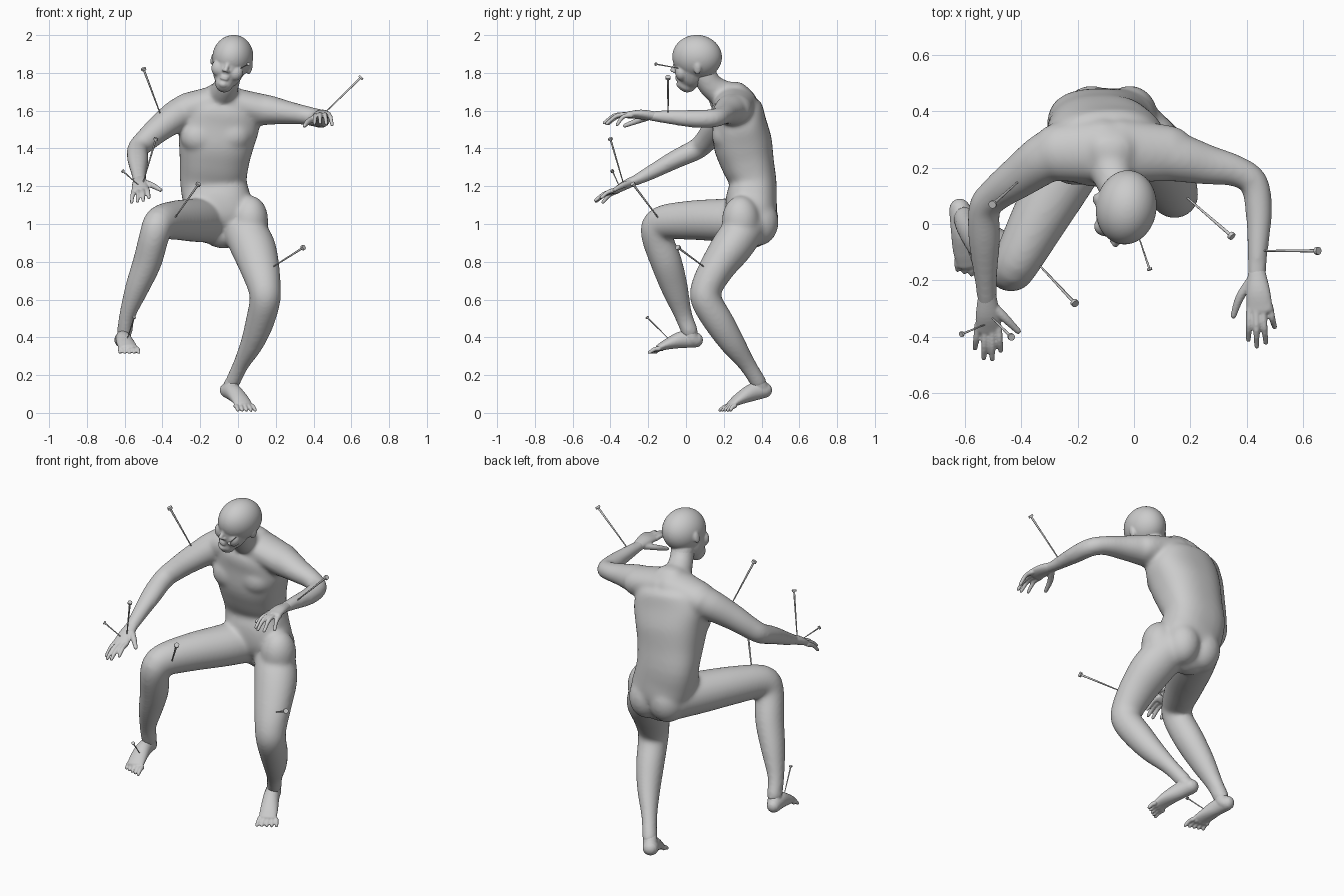
import bpy, bmesh, math
from mathutils import Vector, Matrix

X, Y, Z = Vector((1, 0, 0)), Vector((0, 1, 0)), Vector((0, 0, 1))
bm = bmesh.new()


def loft(stations, side=X, mat=None, seg=20, sub=4, sq=1.0):
    """Round-ended tube through stations (x, y, z, half width along side, half depth)."""
    S = [Vector(s if len(s) == 5 else (*s, s[3])) for s in stations]
    P = [2 * S[0] - S[1]] + S + [2 * S[-1] - S[-2]]
    pts = []
    for i in range(1, len(P) - 2):
        a, b, c, d = P[i - 1:i + 3]
        for k in range(sub):
            t = k / sub
            pts.append(0.5 * (2 * b + (c - a) * t + (2 * a - 5 * b + 4 * c - d) * t * t
                              + (3 * b - a - 3 * c + d) * t ** 3))
    pts.append(S[-1])
    cen = [Vector(p[:3]) for p in pts]
    n = len(pts)
    sup = lambda w: math.copysign(abs(w) ** sq, w)  # squarer section for sq < 1
    circ = [(sup(math.cos(2 * math.pi * k / seg)), sup(math.sin(2 * math.pi * k / seg))) for k in range(seg)]
    rows = []
    for i, p in enumerate(pts):
        t = (cen[min(i + 1, n - 1)] - cen[max(i - 1, 0)]).normalized()
        u = (side - t * side.dot(t)).normalized()
        v = t.cross(u)
        ring = [(cen[i], 1.0)]
        if i in (0, n - 1):
            cap = min(p[3], p[4]) * (-1 if i == 0 else 1)
            ring += [(cen[i] + t * cap * math.sin(q), math.cos(q)) for q in (0.5, 1.0, 1.4)]
            if i == 0:
                ring.reverse()
        for c, f in ring:
            rows.append([c + u * p[3] * f * cx + v * p[4] * f * sy for cx, sy in circ])
    vs = [[bm.verts.new(mat @ q if mat else q) for q in r] for r in rows]
    for r0, r1 in zip(vs, vs[1:]):
        for k in range(seg):
            j = (k + 1) % seg
            bm.faces.new((r0[k], r0[j], r1[j], r1[k]))
    bm.faces.new(vs[0][::-1])
    bm.faces.new(vs[-1])


def ball(c, r, mat=Matrix()):
    m = mat @ Matrix.Translation(c) @ Matrix.Diagonal((*r, 1))
    bmesh.ops.create_uvsphere(bm, u_segments=56, v_segments=36, radius=1, matrix=m)


def digits(roots, tips, bend, r):
    """Fingers or toes, arched by bend at the middle."""
    for a, b in zip(roots, tips):
        a, b = Vector(a), Vector(b)
        m = a.lerp(b, 0.5) + Vector(bend)
        loft([(*a, r * 1.15), (*m, r), (*b, r * 0.8)], Vector((1, 0.1, 0.2)), seg=10, sub=3)


def fuse(name, voxel, soften):
    """Turn the lofts collected so far into one smooth skin."""
    global bm
    bmesh.ops.recalc_face_normals(bm, faces=bm.faces)
    me = bpy.data.meshes.new(name)
    bm.to_mesh(me)
    bm.free()
    bm = bmesh.new()
    ob = bpy.data.objects.new(name, me)
    bpy.context.collection.objects.link(ob)
    rm = ob.modifiers.new("fuse", 'REMESH')
    rm.mode = 'VOXEL'
    rm.voxel_size = voxel
    rm.use_smooth_shade = True
    sm = ob.modifiers.new("soften", 'SMOOTH')
    sm.factor = .5
    sm.iterations = soften


# torso, with chest, buttocks, hip, shoulder slope and neck
loft([(-.075, .35, .96, .12, .09), (-.08, .348, 1.03, .17, .13), (-.11, .345, 1.12, .178, .136),
      (-.13, .355, 1.22, .176, .124), (-.125, .325, 1.33, .184, .142), (-.115, .3, 1.43, .2, .155),
      (-.1, .28, 1.54, .215, .143), (-.085, .265, 1.62, .18, .135), (-.08, .26, 1.665, .11, .09)],
     seg=40, sq=.82)
for x, z in ((-.205, 1.46), (-.03, 1.47)):
    ball((x, .215, z), (.1, .078, .09))
ball((-.15, .385, 1.02), (.105, .105, .125))
ball((-.015, .385, 1.01), (.098, .105, .125))
ball((.065, .29, 1.02), (.095, .1, .13))
loft([(-.1, .26, 1.655, .083, .115), (-.27, .255, 1.605, .09, .105)], Z)
loft([(-.06, .26, 1.65, .08, .115), (.13, .25, 1.605, .083, .1)], Z)
loft([(-.08, .25, 1.66, .085), (-.08, .19, 1.69, .075), (-.06, .13, 1.735, .066), (-.045, .09, 1.8, .065)])

# arms
loft([(-.2, .275, 1.60, .085), (-.295, .245, 1.59, .088, .092), (-.41, .165, 1.51, .073, .076), (-.49, .105, 1.44, .062),
      (-.53, .055, 1.395, .057), (-.53, -.06, 1.34, .05, .057), (-.525, -.2, 1.265, .038, .041),
      (-.52, -.28, 1.225, .028, .035)], Z)
loft([(.04, .265, 1.60, .09), (.14, .24, 1.605, .083, .09), (.26, .21, 1.59, .063, .072), (.36, .188, 1.575, .051, .057),
      (.425, .145, 1.56, .05, .052), (.442, .04, 1.557, .048, .048), (.438, -.1, 1.567, .037, .037),
      (.435, -.19, 1.572, .027, .033)], Z)

# legs
loft([(-.16, .34, 1.02, .12), (-.235, .2, 1.02, .118, .115), (-.335, .02, 1.02, .102, .104),
      (-.415, -.13, 1.005, .085, .09), (-.442, -.155, .94, .08, .083), (-.48, -.105, .8, .077, .084),
      (-.535, -.06, .66, .064, .072), (-.585, -.015, .52, .044, .049), (-.6, .02, .43, .042, .046)])
loft([(.01, .33, 1.0, .108, .105), (.075, .25, .89, .12, .11), (.115, .165, .77, .106, .094),
      (.14, .108, .66, .088, .084), (.142, .11, .59, .082, .082), (.115, .175, .48, .076, .08),
      (.075, .245, .37, .062, .068), (.015, .325, .255, .043, .047), (-.03, .385, .16, .041, .044)])
fuse("body", .009, 26)

# hands
loft([(-.52, -.25, 1.24, .032, .026), (-.518, -.32, 1.207, .043, .025), (-.515, -.375, 1.175, .046, .017)])
loft([(-.50, -.29, 1.22, .018), (-.455, -.335, 1.205, .016), (-.41, -.38, 1.18, .011)], Y, seg=10)
digits([(-.553, -.36, 1.175), (-.528, -.375, 1.175), (-.503, -.375, 1.178), (-.48, -.365, 1.182)],
       [(-.563, -.44, 1.115), (-.532, -.475, 1.12), (-.502, -.479, 1.125), (-.472, -.448, 1.14)],
       (0, -.006, .008), .0118)
loft([(.435, -.17, 1.572, .031, .025), (.44, -.24, 1.58, .043, .025), (.445, -.305, 1.578, .048, .017)],
     Vector((1, 0, .15)))
loft([(.415, -.2, 1.565, .018), (.375, -.26, 1.545, .016), (.352, -.325, 1.52, .011)], Z, seg=10)
digits([(.41, -.3, 1.572), (.433, -.31, 1.58), (.457, -.305, 1.58), (.48, -.29, 1.575)],
       [(.405, -.41, 1.532), (.435, -.433, 1.535), (.467, -.42, 1.53), (.498, -.365, 1.525)],
       (0, -.005, .018), .0118)
fuse("hands", .005, 4)

# feet
loft([(-.598, .01, .46, .034), (-.605, .028, .4, .038), (-.61, .045, .385, .036)])
loft([(-.617, .052, .386, .038, .04), (-.607, -.02, .388, .042, .045), (-.594, -.09, .367, .048, .031),
      (-.58, -.14, .347, .048, .019)])
digits([(-.58 + .022 * k, -.135 - .004 * k, .34) for k in range(-2, 3)],
       [(-.575 + .025 * k, -.178 - .008 * k, .32) for k in range(-2, 3)], (0, 0, .006), .0118)
loft([(-.012, .36, .2, .034), (-.035, .388, .15, .039), (-.045, .405, .125, .038)])
loft([(-.055, .415, .12, .043, .041), (-.025, .35, .108, .044, .046), (.01, .28, .073, .049, .031),
      (.028, .24, .046, .049, .019)], Vector((1, .35, 0)))
digits([(.03 + .021 * k, .243 + .008 * k, .037) for k in range(-2, 3)],
       [(.045 + .023 * k, .207 + .014 * k, .014) for k in range(-2, 3)], (0, 0, .006), .0118)
fuse("feet", .005, 4)

# head: skull, jaw, face details and ears, tilted sideways
H = Matrix.Translation((-.032, .055, 1.87)) @ Matrix.Rotation(math.radians(15), 4, 'Y') \
    @ Matrix.Rotation(math.radians(-8), 4, 'Z')
ball((0, .004, .015), (.107, .132, .117), H)
loft([(0, -.02, .02, .095, .1), (0, -.028, -.05, .086, .09), (0, -.038, -.1, .072, .076),
      (0, -.05, -.13, .05, .054)], mat=H)
loft([(0, -.108, -.005, .012), (0, -.115, -.04, .012), (0, -.13, -.062, .012, .011)], mat=H, seg=10)
for z in (-.097, -.109):
    ball((0, -.1, z), (.024, .013, .008), H)
ball((0, -.085, -.138), (.026, .022, .02), H)
for s in (-1, 1):
    loft([(s * .018, -.114, .004, .009), (s * .045, -.104, .01, .008), (s * .07, -.086, .004, .007)],
         Z, H, 10)
    ball((s * .038, -.101, -.016), (.018, .01, .009), H)
    ball((s * .046, -.072, -.06), (.04, .034, .045), H)
    ball((s * .013, -.117, -.066), (.009, .011, .008), H)
    ball((s * .102, .02, -.02), (.012, .02, .034), H)
loft([(-.05, .1, 1.79, .062), (-.058, .125, 1.74, .06)])
fuse("head", .005, 8)

# pins: tapered shaft with a disc head, from body point to head point
PINS = [("upper_arm", (-.41, .15, 1.58), (-.50, .07, 1.82), 1), ("forearm", (.45, -.095, 1.58), (.65, -.095, 1.775), 1),
        ("hand_outer", (-.525, -.355, 1.205), (-.61, -.39, 1.28), .7), ("hand_inner", (-.505, -.33, 1.21), (-.435, -.4, 1.45), .9),
        ("right_thigh", (-.35, -.13, 1.01), (-.21, -.28, 1.21), 1), ("left_thigh", (.18, .1, .77), (.345, -.042, .875), 1),
        ("face", (.015, -.04, 1.825), (.055, -.16, 1.847), .65), ("foot", (-.59, -.08, .38), (-.55, -.205, .505), .65)]
for name, a, b, s in PINS:
    a, b = Vector(a), Vector(b)
    d = b - a
    rot = d.to_track_quat('Z', 'Y').to_matrix().to_4x4()
    pb = bmesh.new()
    for c, r1, r2, h in ((a + d / 2, .003 * s, .006 * s, d.length), (b, .014 * s, .014 * s, .012 * s)):
        bmesh.ops.create_cone(pb, cap_ends=True, segments=12, radius1=r1, radius2=r2, depth=h,
                              matrix=Matrix.Translation(c) @ rot)
    m = bpy.data.meshes.new("pin_" + name)
    pb.to_mesh(m)
    pb.free()
    ob = bpy.data.objects.new("pin_" + name, m)
    bpy.context.collection.objects.link(ob)
    bpy.ops.object.select_all(action='DESELECT')
    ob.select_set(True)
    bpy.context.view_layer.objects.active = ob
    bpy.ops.object.shade_smooth_by_angle()
